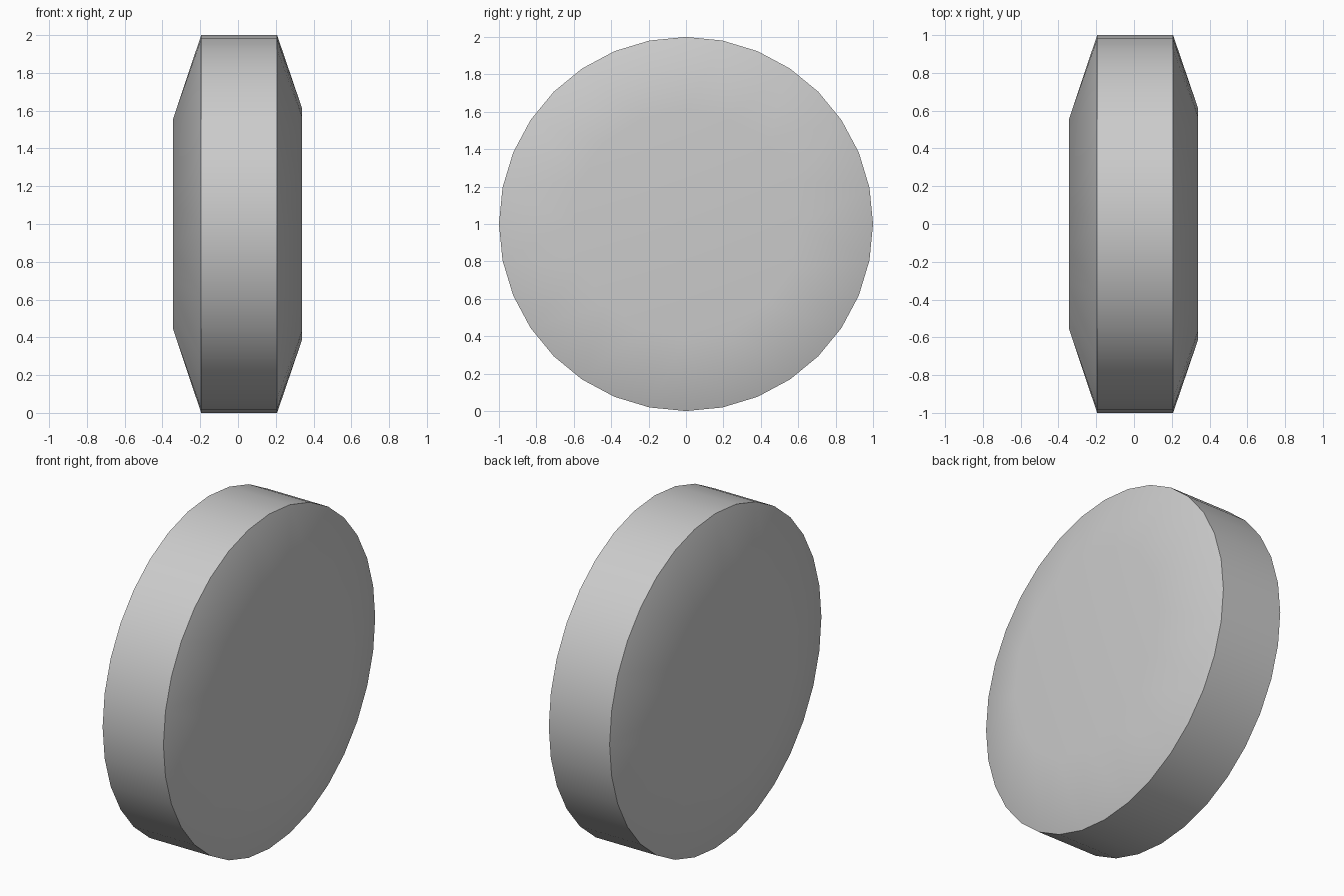
import bpy
import bmesh
import math

default_cube = bpy.data.objects.get("Cube")
if default_cube:
    bpy.data.objects.remove(default_cube, do_unlink=True)

SIDES = 32        # sides of the outer rim
HUB_SIDES = 16    # sides of the flat hub

# One plain grey
grey = bpy.data.materials.new("plain_grey")
grey.use_nodes = True
colour = (0.6, 0.6, 0.6, 1)
grey.diffuse_color = colour
grey.node_tree.nodes["Principled BSDF"].inputs["Base Color"].default_value = colour


def ring(bm, x, radius, count, turn=0.0):
    """Circle of vertices around the x axle."""
    verts = []
    for i in range(count):
        a = turn + math.tau * i / count
        verts.append(bm.verts.new((x, radius * math.cos(a), 1 + radius * math.sin(a))))
    return verts


def cap(bm, rim, x, radius, shift):
    """Sloped shoulder narrowing to a flat hub with half as many sides."""
    hub = ring(bm, x, radius, HUB_SIDES, math.tau * shift / SIDES)
    for i, h in enumerate(hub):
        k = 2 * i + shift
        before, at, after = (rim[(k + d) % SIDES] for d in (-1, 0, 1))
        bm.faces.new((before, at, h))
        bm.faces.new((at, after, h))
        bm.faces.new((after, hub[(i + 1) % HUB_SIDES], h))
    bm.faces.new(hub)


bm = bmesh.new()

# Tread band
right_rim = ring(bm, -0.195, 1, SIDES)
left_rim = ring(bm, 0.207, 1, SIDES)
for i in range(SIDES):
    j = (i + 1) % SIDES
    bm.faces.new((right_rim[i], right_rim[j], left_rim[j], left_rim[i]))

# Tapered caps, the right one slightly smaller
cap(bm, right_rim, -0.343, 0.57, 1)
cap(bm, left_rim, 0.34, 0.61, 0)

bmesh.ops.recalc_face_normals(bm, faces=bm.faces)
mesh = bpy.data.meshes.new("wheel")
bm.to_mesh(mesh)
bm.free()
mesh.materials.append(grey)

wheel = bpy.data.objects.new("wheel", mesh)
bpy.context.collection.objects.link(wheel)

# Smooth band and shoulders, crisp rim edges, flat hub
bpy.ops.object.select_all(action="DESELECT")
wheel.select_set(True)
bpy.context.view_layer.objects.active = wheel
bpy.ops.object.shade_smooth_by_angle(angle=math.radians(40))
weighted = wheel.modifiers.new("flat_hub_shading", "WEIGHTED_NORMAL")
weighted.keep_sharp = True
